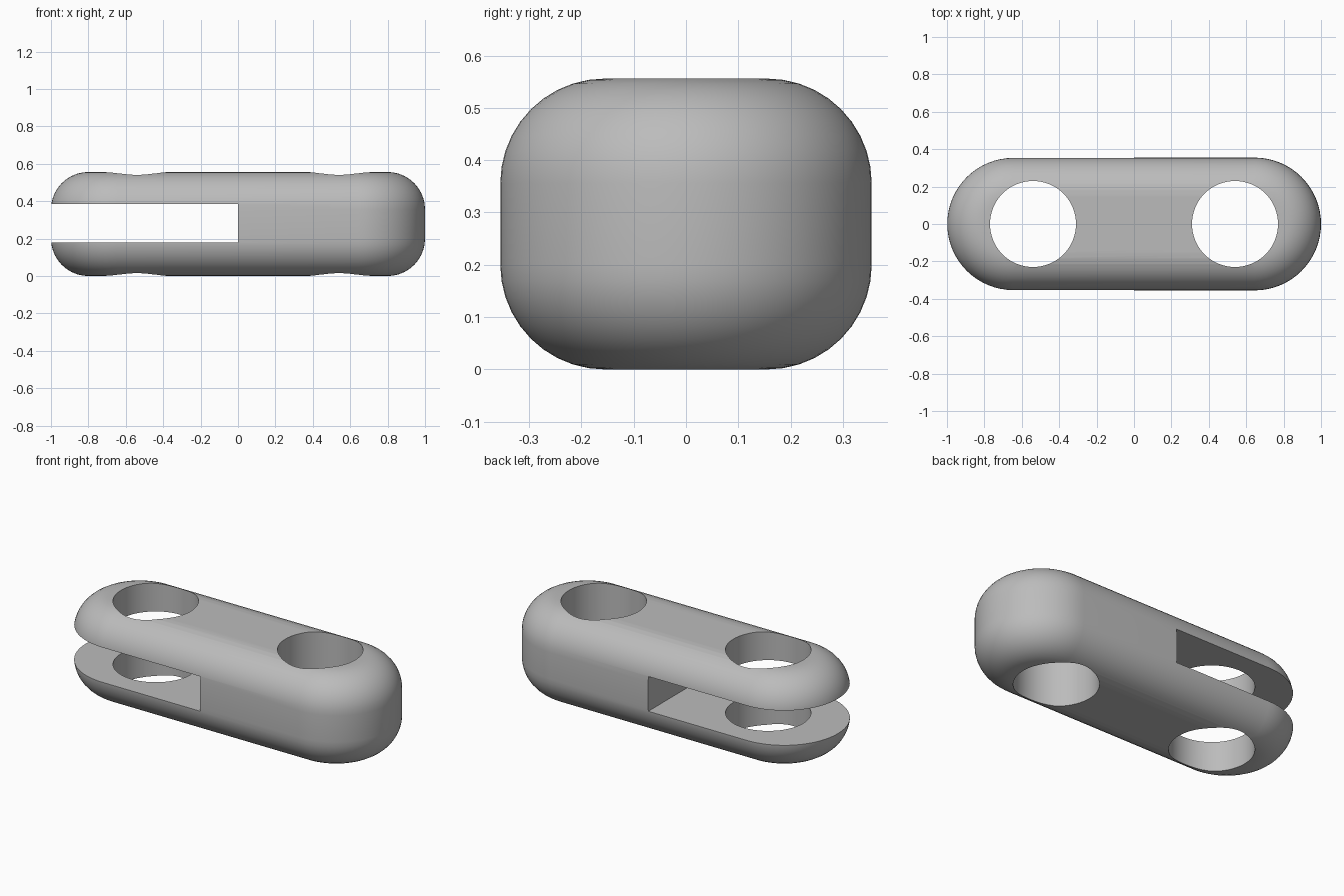
import bpy
import bmesh
from math import pi, sin, cos, radians

default = bpy.data.objects.get("Cube")
if default:
    bpy.data.objects.remove(default, do_unlink=True)

HEIGHT, RADIUS, FILLET = 0.556, 0.355, 0.2
END_X = 1 - RADIUS            # centre of each rounded end
HOLE_X, HOLE_RADIUS = 0.54, 0.23
SLOT_LOW, SLOT_HIGH = 0.18, 0.386
ARC_STEPS, FILLET_STEPS = 32, 10

grey = bpy.data.materials.new("plain grey")
grey.use_nodes = True
colour = (0.5, 0.5, 0.5, 1)
grey.diffuse_color = colour
grey.node_tree.nodes["Principled BSDF"].inputs["Base Color"].default_value = colour


def stadium(bm, radius, z):
    """One closed ring with straight sides and half-round ends."""
    ring = []
    for side in (1, -1):
        for i in range(ARC_STEPS + 1):
            a = -pi / 2 + pi * i / ARC_STEPS
            ring.append(bm.verts.new((side * (END_X + radius * cos(a)),
                                      side * radius * sin(a), z)))
    return ring


# Link body: stacked rings with rounded top and bottom rims
bm = bmesh.new()
levels = []
for i in range(FILLET_STEPS + 1):
    a = pi / 2 * i / FILLET_STEPS
    levels.append((RADIUS - FILLET * (1 - sin(a)), FILLET * (1 - cos(a))))
levels += [(r, HEIGHT - z) for r, z in reversed(levels)]
rings = [stadium(bm, r, z) for r, z in levels]
for low, high in zip(rings, rings[1:]):
    for i in range(len(low)):
        j = (i + 1) % len(low)
        bm.faces.new((low[i], low[j], high[j], high[i]))
bm.faces.new(rings[0][::-1])
bm.faces.new(rings[-1])
bmesh.ops.recalc_face_normals(bm, faces=bm.faces[:])
mesh = bpy.data.meshes.new("link_body")
bm.to_mesh(mesh)
bm.free()
mesh.materials.append(grey)
body = bpy.data.objects.new("link_body", mesh)
bpy.context.collection.objects.link(body)

# Cutters: fork slot and two pin holes
cutters = []
bpy.ops.mesh.primitive_cube_add(size=1, location=(-1, 0, (SLOT_LOW + SLOT_HIGH) / 2))
slot = bpy.context.object
slot.name = "slot_cutter"
slot.scale = (2, 2, SLOT_HIGH - SLOT_LOW)
cutters.append(slot)
for name, side in (("left", 1), ("right", -1)):
    bpy.ops.mesh.primitive_cylinder_add(vertices=64, radius=HOLE_RADIUS, depth=2,
                                        location=(side * HOLE_X, 0, HEIGHT / 2))
    hole = bpy.context.object
    hole.name = name + "_hole_cutter"
    cutters.append(hole)

# Cut the body, then discard the cutters
bpy.ops.object.select_all(action="DESELECT")
body.select_set(True)
bpy.context.view_layer.objects.active = body
for cutter in cutters:
    cutter.hide_render = True
    cutter.data.materials.append(grey)
    cut = body.modifiers.new(cutter.name, "BOOLEAN")
    cut.operation = "DIFFERENCE"
    cut.solver = "EXACT"
    cut.object = cutter
    bpy.ops.object.modifier_apply(modifier=cut.name)
for cutter in cutters:
    bpy.data.objects.remove(cutter, do_unlink=True)

# Smooth rounded surfaces, crisp cut edges
bpy.ops.object.shade_smooth_by_angle(angle=radians(30))
